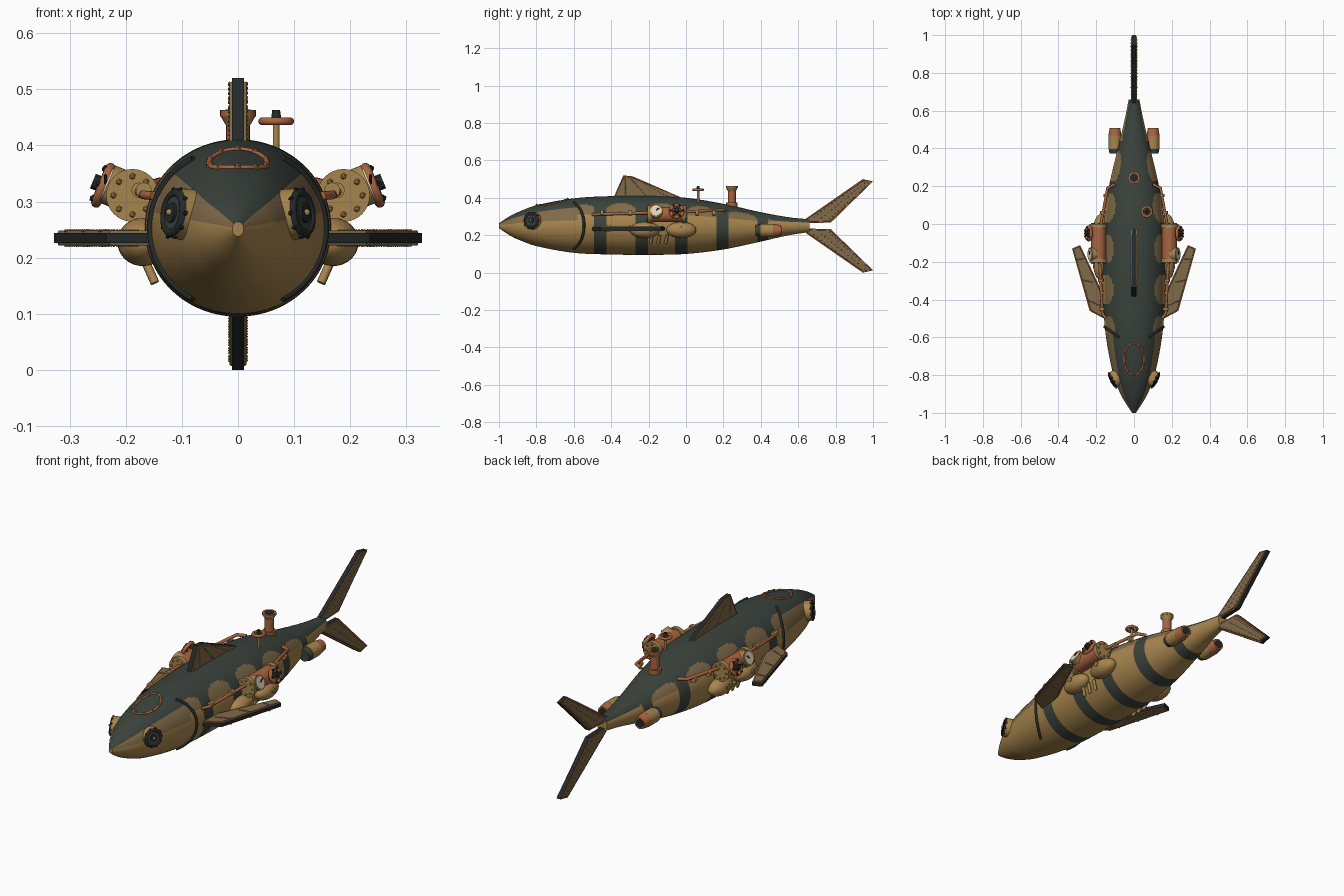
import bpy, bmesh, math
from mathutils import Vector, Matrix

if "Cube" in bpy.data.objects:
    bpy.data.objects.remove(bpy.data.objects["Cube"])

def material(name, c):
    m = bpy.data.materials.new(name)
    m.diffuse_color = (*c, 1)
    m.use_nodes = True
    m.node_tree.nodes["Principled BSDF"].inputs["Base Color"].default_value = m.diffuse_color
    return m

GREEN = material("dark_green_paint", (0.043, 0.056, 0.045))
BRASS = material("brass", (0.39, 0.235, 0.075))
BROWN = material("aged_bronze", (0.22, 0.145, 0.065))
COPPER = material("copper", (0.40, 0.13, 0.05))
BLACK = material("blackened_iron", (0.018, 0.023, 0.022))
CREAM = material("dial_cream", (0.72, 0.66, 0.5))

# hull stations: y, top z, bottom z, half width
ST = [(-1, .264, .238, .010), (-.95, .297, .204, .043), (-.9, .323, .178, .072), (-.8, .36, .142, .109),
      (-.6, .397, .106, .148), (-.4, .409, .097, .164), (-.2, .41, .095, .166), (0, .4, .1, .16),
      (.2, .368, .124, .132), (.4, .323, .166, .086), (.55, .296, .2, .05), (.66, .285, .217, .028)]

def station(y):
    y = min(max(y, -1), .66)
    i = max(k for k in range(len(ST) - 1) if ST[k][0] <= y)
    slope = lambda k, c: ((ST[min(k + 1, 11)][c] - ST[max(k - 1, 0)][c]) /
                          (ST[min(k + 1, 11)][0] - ST[max(k - 1, 0)][0]))
    a, b = ST[i], ST[i + 1]
    d = b[0] - a[0]
    t = (y - a[0]) / d
    v = [(2*t**3 - 3*t*t + 1) * a[c] + (t**3 - 2*t*t + t) * d * slope(i, c) +
         (3*t*t - 2*t**3) * b[c] + (t**3 - t*t) * d * slope(i + 1, c) for c in (1, 2, 3)]
    return (v[0] + v[1]) / 2, (v[0] - v[1]) / 2, v[2]

def skin(y, a, off=0):
    zc, h, w = station(y)
    return Vector(((w + off) * math.cos(a), y, zc + (h + off) * math.sin(a)))

def finish(name, bm, mats, smooth=True):
    me = bpy.data.meshes.new(name)
    bmesh.ops.recalc_face_normals(bm, faces=bm.faces)
    bm.to_mesh(me)
    bm.free()
    ob = bpy.data.objects.new(name, me)
    bpy.context.collection.objects.link(ob)
    for m in mats:
        me.materials.append(m)
    if smooth:
        bpy.ops.object.select_all(action='DESELECT')
        bpy.context.view_layer.objects.active = ob
        ob.select_set(True)
        bpy.ops.object.shade_smooth_by_angle(angle=math.radians(35))
    return ob

def cyl(name, p0, p1, r0, mat, r1=None, n=24):
    p0, p1 = Vector(p0), Vector(p1)
    d = p1 - p0
    M = Matrix.Translation((p0 + p1) / 2) @ d.to_track_quat('Z', 'Y').to_matrix().to_4x4()
    bm = bmesh.new()
    bmesh.ops.create_cone(bm, cap_ends=True, segments=n, radius1=r0, radius2=r0 if r1 is None else r1,
                          depth=d.length, matrix=M)
    return finish(name, bm, [mat])

def ball(name, c, size, mat):
    bm = bmesh.new()
    bmesh.ops.create_uvsphere(bm, u_segments=28, v_segments=16, radius=1,
                              matrix=Matrix.Translation(c) @ Matrix.Diagonal((*size, 1)))
    return finish(name, bm, [mat])

def bumps(name, pts, r, mat):
    bm = bmesh.new()
    for p in pts:
        bmesh.ops.create_icosphere(bm, subdivisions=1, radius=r, matrix=Matrix.Translation(p))
    return finish(name, bm, [mat])

def tube(name, pts, r, mat, closed=False):
    cu = bpy.data.curves.new(name, 'CURVE')
    cu.dimensions = '3D'
    cu.bevel_depth, cu.bevel_resolution, cu.use_fill_caps = r, 3, True
    s = cu.splines.new('POLY')
    s.points.add(len(pts) - 1)
    for q, p in zip(s.points, pts):
        q.co = (*p, 1)
    s.use_cyclic_u = closed
    ob = bpy.data.objects.new(name, cu)
    bpy.context.collection.objects.link(ob)
    cu.materials.append(mat)
    bpy.ops.object.select_all(action='DESELECT')
    bpy.context.view_layer.objects.active = ob
    ob.select_set(True)
    bpy.ops.object.convert(target='MESH')

def circle(c, n, r, k):
    q = Vector(n).to_track_quat('Z', 'Y')
    return [Vector(c) + q @ Vector((r * math.cos(2*math.pi*i/k), r * math.sin(2*math.pi*i/k), 0)) for i in range(k)]

# hull: green back, bronze flank patches, brass belly with dark bands
def paint(y, a):
    deg = math.degrees(a)
    if y < -.575:
        return 0 if deg > 43 else 2 if deg > 12 else 1
    d = (y + .455 + .108) % .216 - .108          # distance to nearest band
    if y < .45 and abs(d) < .031:
        return 0
    if y > .45:
        return 0 if deg > 30 else 1
    lim = 30 + 19 * math.sqrt(max(0, 1 - ((.108 - abs(d)) / .08) ** 2))
    return 0 if deg > lim else 2 if deg > 23 else 1

bm = bmesh.new()
NY, NA = 150, 96
rings = [[bm.verts.new(skin(-1 + 1.66 * j / NY, 2 * math.pi * i / NA)) for i in range(NA)] for j in range(NY + 1)]
for j in range(NY):
    for i in range(NA):
        f = bm.faces.new([rings[j][i], rings[j][(i+1) % NA], rings[j+1][(i+1) % NA], rings[j+1][i]])
        a = 2 * math.pi * (i + .5) / NA
        f.material_index = paint(-1 + 1.66 * (j + .5) / NY, math.asin(math.sin(a)))
for r in (rings[0], rings[-1]):
    bm.faces.new(r).material_index = 1
finish("hull", bm, [GREEN, BRASS, BROWN])

# fins: dark edge, copper rim, raised bronze panel with rivets
def fin(name, pts, put, t=.011):
    bm = bmesh.new()
    lo, hi = ([bm.verts.new(put(u, v, s * t)) for u, v in pts] for s in (-1, 1))
    caps = [bm.faces.new(lo), bm.faces.new(hi)]
    n = len(pts)
    for i in range(n):
        bm.faces.new([lo[i], lo[(i+1) % n], hi[(i+1) % n], hi[i]])
    bmesh.ops.recalc_face_normals(bm, faces=bm.faces)
    r = bmesh.ops.inset_individual(bm, faces=caps, thickness=.007)
    for f in r['faces'] + caps:
        f.material_index = 1
    r = bmesh.ops.inset_individual(bm, faces=caps, thickness=.002, depth=.004)
    for f in r['faces'] + caps:
        f.material_index = 2
    finish(name, bm, [BLACK, COPPER, BROWN], False)
    a, b, c, d = (Vector(p) for p in pts[:4])
    rv = []
    for k in (.18, .5, .82):
        for i in range(1, 15):
            p = a.lerp(d, k).lerp(b.lerp(c, k), i / 15)
            rv += [put(p.x, p.y, s * (t + .004)) for s in (-1, 1)]
    bumps(name + "_rivets", rv, .003, BRASS)

upright = lambda u, v, w: Vector((w, u, v))
fin("dorsal_fin", [(-.39, .395), (-.335, .52), (-.285, .515), (-.01, .395)], upright)
tail = [(.64, .288), (.945, .52 - .02), (1, .488), (.775, .268), (.65, .264)]
fin("upper_tail_fin", tail, upright)
fin("lower_tail_fin", [(u, .5 - v) for u, v in tail], upright)

# nose cap
ball("nose_cap", (0, -.99, .251), (.0105, .01, .014), BRASS)

# top hatch ring
hatch = []
for i in range(40):
    t = 2 * math.pi * i / 40
    y, x = -.715 + .083 * math.cos(t), .052 * math.sin(t)
    zc, h, w = station(y)
    hatch.append(Vector((x, y, zc + h * math.sqrt(1 - (x / w) ** 2))))
tube("hatch_ring", hatch, .005, COPPER, True)
bumps("hatch_bolts", hatch[::4], .008, COPPER)

# funnel and top valve
cyl("funnel_base", (0, .245, .35), (0, .245, .375), .03, COPPER)
cyl("funnel_pipe", (0, .245, .36), (0, .245, .44), .021, COPPER)
cyl("funnel_flare", (0, .245, .435), (0, .245, .452), .021, BRASS, .031)
cyl("funnel_lip", (0, .245, .452), (0, .245, .463), .032, COPPER)
cyl("funnel_opening", (0, .245, .46), (0, .245, .4645), .022, BLACK)
cyl("valve_stem", (.068, .065, .36), (.068, .065, .445), .006, BRASS)
tube("valve_wheel", circle((.068, .065, .443), (0, 0, 1), .025, 24), .007, COPPER, True)
for p in circle((.068, .065, .443), (0, 0, 1), .025, 4):
    cyl("valve_spoke", (.068, .065, .443), p, .004, BRASS, n=8)
cyl("valve_knob", (.068, .065, .44), (.068, .065, .463), .01, BLACK, .007)

for s, side in ((1, "right"), (-1, "left")):
    P = lambda x, y, z: Vector((s * x, y, z))
    nm = lambda part: side + "_" + part
    # pectoral fin
    fin(nm("pectoral_fin"), [(.15, -.505), (.235, -.46), (.328, -.13), (.285, -.112), (.15, -.40)],
        lambda u, v, w: Vector((s * u, v, .235 + w)), .009)
    # gill seam
    gill = []
    for i in range(25):
        k = -1 + i / 12
        p = skin(-.6 + .055 * (1 - k * k), k * math.radians(58), .001)
        gill.append(P(p.x, p.y, p.z))
    tube(nm("gill_seam"), gill, .007, BLACK)
    # eye porthole
    n = P(.88, -.45, .13).normalized()
    e = P(.103, -.822, .278)
    cyl(nm("eye_flange"), e - n * .02, e + n * .012, .047, BRASS, .045, 32)
    tube(nm("eye_ring"), circle(e + n * .012, n, .036, 32), .008, BLACK, True)
    cyl(nm("eye_glass"), e, e + n * .016, .032, GREEN)
    cyl(nm("eye_pupil"), e, e + n * .021, .018, BLACK)
    ball(nm("eye_stud"), e + n * .022, (.006, .006, .006), BRASS)
    bumps(nm("eye_bolts"), circle(e + n * .012, n, .044, 10), .005, BLACK)
    # engine drum on the flank
    cyl(nm("engine_drum"), P(.188, -.19, .311), P(.188, -.01, .311), .04, COPPER, n=32)
    for y in (-.195, -.012):
        cyl(nm("engine_end"), P(.188, y - .01, .311), P(.188, y + .012, .311), .047, BRASS, n=32)
    for y in (-.206, .001):
        bumps(nm("engine_bolts"), circle(P(.188, y, .311), (0, 1, 0), .034, 8), .006, BRASS)
    # long pipes
    tube(nm("forward_pipe"), [P(.15, -.5, .31), P(.168, -.47, .312), P(.182, -.2, .32)], .008, COPPER)
    tube(nm("aft_pipe"), [P(.175, 0, .325), P(.14, .19, .335), P(.1, .21, .333)], .008, COPPER)
    for y, x in ((-.45, .168), (-.3, .176), (.06, .165), (.15, .148)):
        cyl(nm("pipe_collar"), P(x, y - .008, .32), P(x, y + .008, .32), .014, BRASS, n=16)
    # pressure dial
    d = P(.92, 0, .38).normalized()
    g = P(.225, -.16, .328)
    cyl(nm("dial_case"), g - d * .03, g + d * .008, .036, BRASS, n=32)
    cyl(nm("dial_face"), g, g + d * .011, .029, CREAM, n=32)
    cyl(nm("dial_needle"), g + d * .012, g + d * .012 + Vector((0, .016, .014)), .003, BLACK, n=8)
    # flank hand wheel
    c = P(.24, -.05, .329)
    cyl(nm("wheel_axle"), c - d * .05, c + d * .012, .009, BRASS)
    tube(nm("hand_wheel"), circle(c, d, .033, 32), .0095, COPPER, True)
    for p in circle(c, d, .033, 6):
        cyl(nm("wheel_spoke"), c, p, .005, COPPER, n=8)
    cyl(nm("wheel_hub"), c - d * .005, c + d * .02, .014, BLACK, n=8)
    bumps(nm("wheel_studs"), circle(c + d * .008, d, .033, 6), .007, BLACK)
    # brass float domes
    for y in (-.22, -.025):
        ball(nm("float_dome"), P(.17, y, .228), (.045, .08, .043), BRASS)
        cyl(nm("dome_cap"), P(.205, y, .235), P(.218, y, .235), .012, BRASS)
    # slanted vent slats
    for y in (-.18, -.14, -.1):
        tube(nm("vent_slat"), [P(.168, y, .2), P(.148, y - .01, .155)], .008, BRASS)
    # stern thruster
    cyl(nm("thruster_intake"), P(.101, .372, .226), P(.101, .4, .226), .028, GREEN, .034)
    cyl(nm("thruster_body"), P(.101, .397, .226), P(.101, .465, .226), .035, BRASS, n=32)
    cyl(nm("thruster_nozzle"), P(.101, .463, .226), P(.101, .508, .226), .035, COPPER, .028, 32)
    cyl(nm("thruster_opening"), P(.101, .5, .226), P(.101, .5095, .226), .021, BLACK)
    cyl(nm("thruster_strut"), P(.05, .43, .235), P(.09, .43, .228), .014, BRASS)
